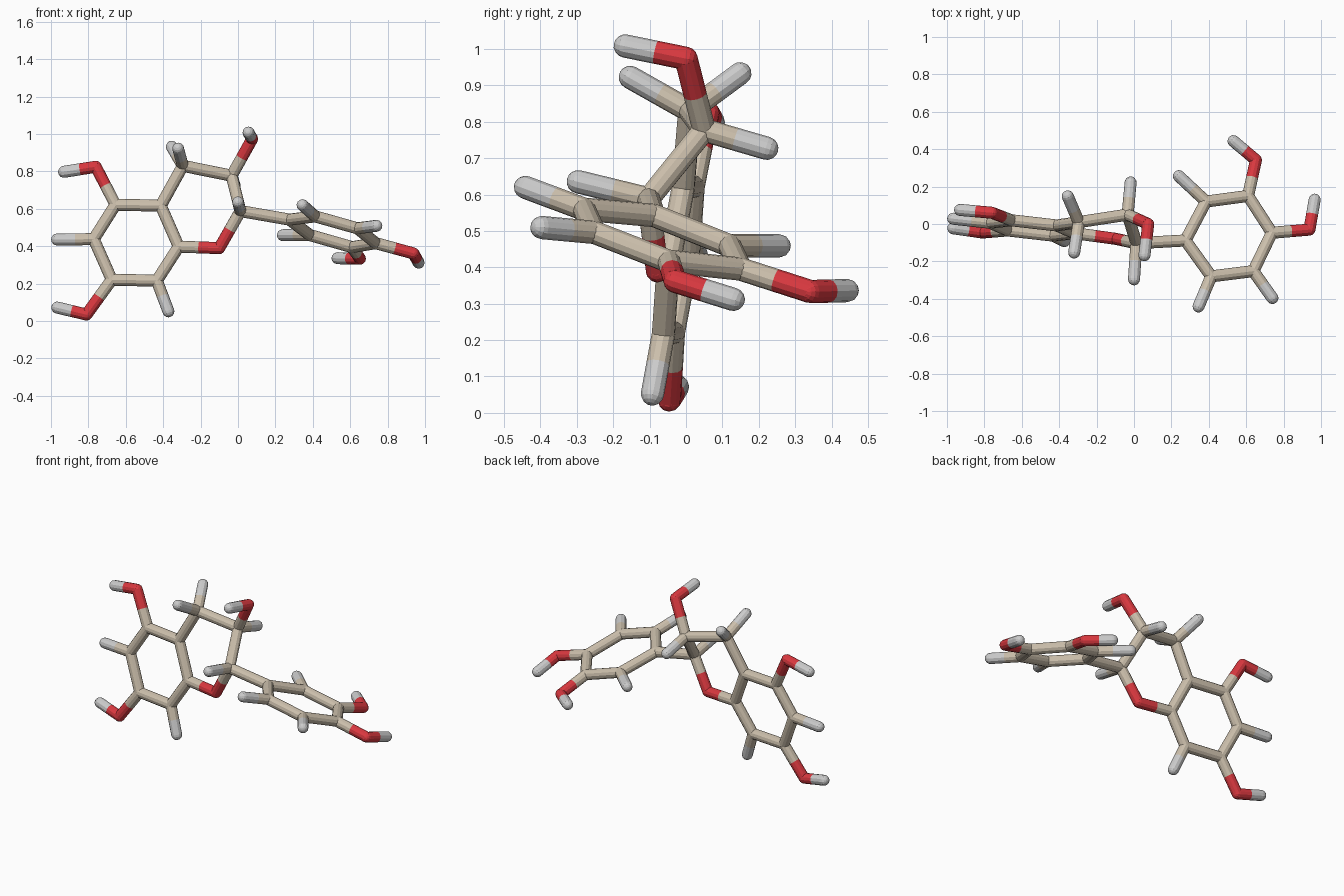
import bpy, bmesh
from mathutils import Vector, Matrix

if "Cube" in bpy.data.objects:
    bpy.data.objects.remove(bpy.data.objects["Cube"])

R = 0.032      # stick radius
SIDES = 12

def plane_a(x, z):      # tilted plane of the upright ring
    return Vector((x, -0.141 - 0.1116 * x + 0.141 * z, z))

def plane_b(x, y):      # tilted plane of the lying ring
    return Vector((x, y, 0.478 - 0.249 * (x - 0.51) - 0.268 * (y + 0.066)))

# Joints; the first letter of each name gives the colour group
P = {
    # upright ring and its side arms
    "C5": plane_a(-.655, .622), "C4a": plane_a(-.413, .617), "C8a": plane_a(-.317, .398),
    "C8": plane_a(-.434, .216), "C7": plane_a(-.675, .221), "C6": plane_a(-.771, .438),
    "O5": plane_a(-.76, .825), "H5": plane_a(-.93, .798), "O7": plane_a(-.81, .035),
    "H7": plane_a(-.966, .072), "H6": plane_a(-.967, .436), "H8": plane_a(-.372, .052),
    # bridging ring
    "O1": Vector((-.10, -.079, .39)), "C4": Vector((-.295, .01, .83)),
    "C3": Vector((-.034, .05, .777)), "C2": Vector((.013, -.103, .588)),
    "H4x": Vector((-.354, .148, .932)), "H4y": Vector((-.32, -.153, .922)),
    "H3": Vector((-.018, .222, .727)), "O3": Vector((.076, 0, .974)),
    "H3o": Vector((.056, -.167, 1.008)), "H2": Vector((0, -.296, .635)),
    # lying ring and its side arms
    "Ca": plane_b(.275, -.088), "Cb": plane_b(.385, .12), "Cc": plane_b(.61, .15),
    "Cd": plane_b(.737, -.047), "Ce": plane_b(.638, -.252), "Cf": plane_b(.413, -.28),
    "Hb": plane_b(.24, .256), "Oc": plane_b(.652, .342), "Hc": plane_b(.532, .443),
    "Od": plane_b(.938, -.03), "Hd": plane_b(.966, .13), "He": plane_b(.74, -.396),
    "Hf": plane_b(.345, -.441),
}

# Chains of connected joints
CHAINS = """C4a C5 C6 C7 C8 C8a C4a C4 C3 C2 O1 C8a
C5 O5 H5
C7 O7 H7
C6 H6
C8 H8
C4 H4x
C4 H4y
C3 H3
C3 O3 H3o
C2 H2
C2 Ca Cb Cc Cd Ce Cf Ca
Cb Hb
Cc Oc Hc
Cd Od Hd
Ce He
Cf Hf"""

groups = {k: bmesh.new() for k in "COH"}

def stick(bm, a, b):
    d = b - a
    rot = d.to_track_quat('Z', 'Y').to_matrix().to_4x4()
    bmesh.ops.create_cone(bm, cap_ends=True, segments=SIDES, radius1=R, radius2=R,
                          depth=d.length, matrix=Matrix.Translation((a + b) / 2) @ rot)
    return rot

# Each link is two half sticks, coloured by their own end; round joints follow the last link
turn = {}
for chain in CHAINS.splitlines():
    names = chain.split()
    for m, n in zip(names, names[1:]):
        mid = (P[m] + P[n]) / 2
        turn[m] = stick(groups[m[0]], P[m], mid)
        turn[n] = stick(groups[n[0]], mid, P[n])
for name, p in P.items():
    bmesh.ops.create_uvsphere(groups[name[0]], u_segments=SIDES, v_segments=8, radius=R,
                              matrix=Matrix.Translation(p) @ turn[name])

# Three colour groups become objects
for key, name, col in (("C", "beige_frame", (.60, .52, .41, 1)),
                       ("O", "red_elbows", (.70, .04, .05, 1)),
                       ("H", "grey_tips", None)):
    me = bpy.data.meshes.new(name)
    groups[key].to_mesh(me)
    groups[key].free()
    ob = bpy.data.objects.new(name, me)
    bpy.context.collection.objects.link(ob)
    if col:
        mat = bpy.data.materials.new(name)
        mat.diffuse_color = col
        mat.use_nodes = True
        mat.node_tree.nodes["Principled BSDF"].inputs["Base Color"].default_value = mat.diffuse_color
        me.materials.append(mat)
